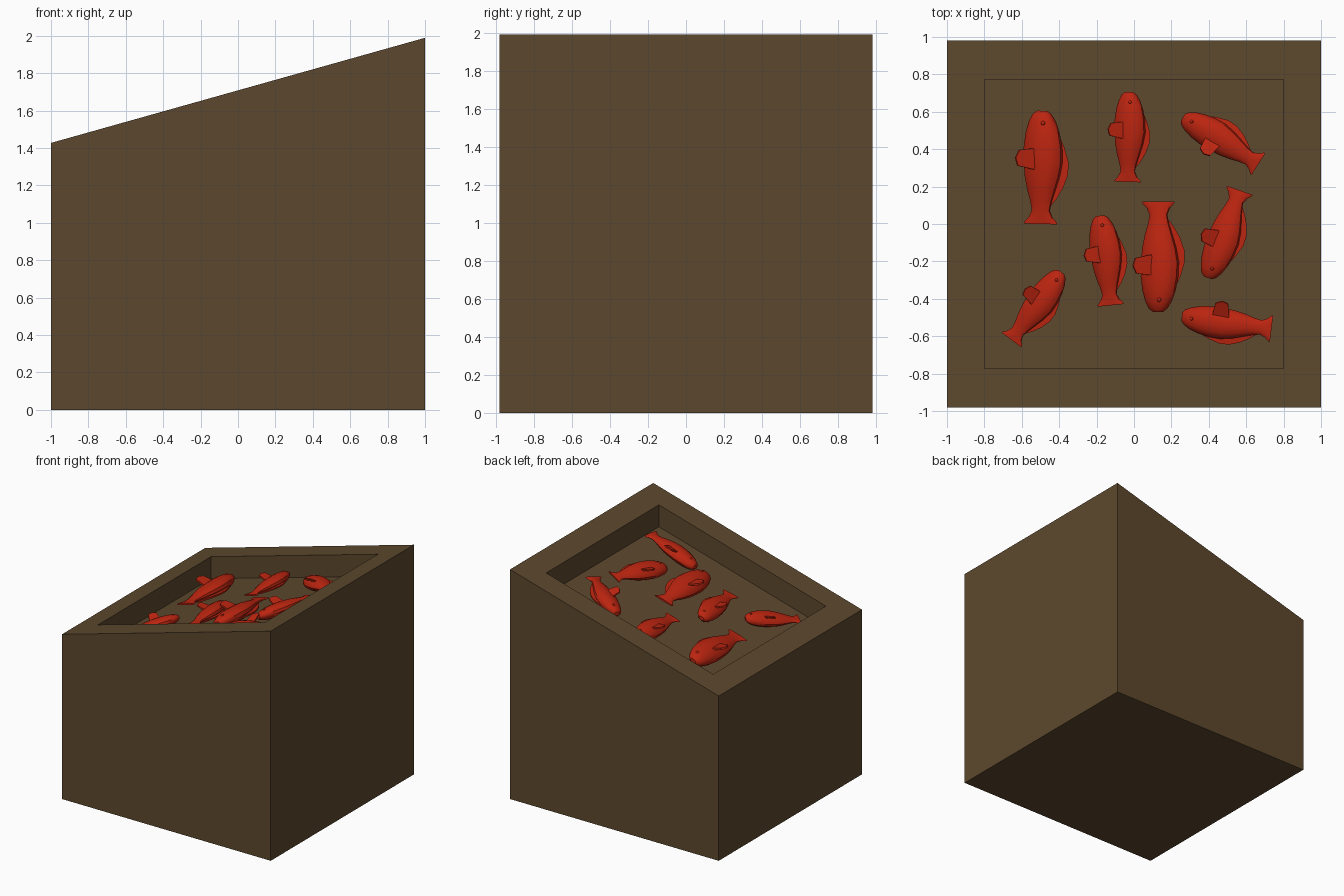
import bpy, bmesh, math
from mathutils import Vector, Matrix

if "Cube" in bpy.data.objects:
    bpy.data.objects.remove(bpy.data.objects["Cube"])

SLOPE, MID, DEPTH = 0.281, 1.708, 0.19


def material(name, rgb):
    m = bpy.data.materials.new(name)
    m.diffuse_color = (*rgb, 1)
    m.use_nodes = True
    m.node_tree.nodes["Principled BSDF"].inputs["Base Color"].default_value = m.diffuse_color
    return m


brown = material("dark wood brown", (0.108, 0.064, 0.026))
red = material("fish red", (0.50, 0.018, 0.005))


def finish(bm, name, mat):
    bmesh.ops.recalc_face_normals(bm, faces=bm.faces)
    me = bpy.data.meshes.new(name)
    bm.to_mesh(me)
    bm.free()
    me.materials.append(mat)
    ob = bpy.data.objects.new(name, me)
    bpy.context.collection.objects.link(ob)
    return ob


def top_z(x):
    return MID + SLOPE * x


# Crate: solid block with sloped top and a recessed sloping tray
bm = bmesh.new()


def ring(hx, hy, zf):
    return [bm.verts.new((a * hx, b * hy, zf(a * hx)))
            for a, b in ((-1, -1), (1, -1), (1, 1), (-1, 1))]


rings = [ring(1, 0.98, lambda x: 0), ring(1, 0.98, top_z),
         ring(0.8, 0.772, top_z), ring(0.8, 0.772, lambda x: top_z(x) - DEPTH)]
bm.faces.new(rings[0])
bm.faces.new(rings[-1])
for lo, hi in zip(rings, rings[1:]):
    for i in range(4):
        j = (i + 1) % 4
        bm.faces.new((lo[i], lo[j], hi[j], hi[i]))
finish(bm, "crate", brown)

# Fish sections: distance from nose, side offset, half width, half height (of length)
BODY = [(0.0, 0.01, 0.045, 0.035), (0.03, 0.01, 0.085, 0.065), (0.10, 0.005, 0.122, 0.09),
        (0.20, 0.0, 0.152, 0.108), (0.32, -0.005, 0.17, 0.115), (0.45, -0.01, 0.172, 0.112),
        (0.58, -0.005, 0.155, 0.098), (0.70, 0.0, 0.125, 0.075), (0.80, 0.0, 0.095, 0.05),
        (0.88, 0.0, 0.08, 0.034), (0.94, 0.0, 0.105, 0.024), (0.985, 0.0, 0.145, 0.018),
        (1.0, 0.0, 0.145, 0.015)]
BACK_FIN = [(0.2, -0.14), (0.32, -0.195), (0.45, -0.235), (0.56, -0.232),
            (0.67, -0.195), (0.77, -0.14), (0.85, -0.08)]
SIDE_FIN = [(0.33, 0.05), (0.52, 0.07), (0.49, 0.215), (0.42, 0.235), (0.35, 0.205)]
SIDES = 14
AXIS_H = 0.115


def plate(bm, pts, off):
    # Thin fin from an outline, thickened along off
    a = [bm.verts.new(Vector(p) - off) for p in pts]
    b = [bm.verts.new(Vector(p) + off) for p in pts]
    bm.faces.new(a)
    bm.faces.new(b[::-1])
    for i in range(len(pts)):
        j = (i + 1) % len(pts)
        bm.faces.new((a[i], a[j], b[j], b[i]))


def fish(name, head, tail, side):
    bm = bmesh.new()
    # body and tail loft
    loops = []
    for t, c, w, h in BODY:
        loops.append([bm.verts.new((t, c + w * math.cos(q), AXIS_H + h * math.sin(q)))
                      for q in (2 * math.pi * k / SIDES for k in range(SIDES))])
    for a, b in zip(loops, loops[1:]):
        for i in range(SIDES):
            j = (i + 1) % SIDES
            bm.faces.new((a[i], a[j], b[j], b[i]))
    bm.faces.new(loops[0])
    bm.faces.new(loops[-1])
    # back fin lying low, and side fin standing up from the flank
    rim = [(t, v, 0.09) for t, v in BACK_FIN]
    root = [(0.8, -0.04, 0.11), (0.3, -0.08, 0.11)]
    plate(bm, rim + root, Vector((0, 0, 0.012)))
    plate(bm, [(t, v, 0.19 + 0.5 * (v - 0.05)) for t, v in SIDE_FIN],
          Vector((0, -0.005, 0.01)))
    # eye
    bmesh.ops.create_uvsphere(bm, u_segments=10, v_segments=6, radius=0.02,
                              matrix=Matrix.Translation((0.11, 0.0, 0.2)))
    # lay the fish on the sloping tray floor
    h, t = Vector(head), Vector(tail)
    d = t - h
    size = 0.5 * d.length + 0.5 * d.length
    left = Vector((d.y, -d.x)) * side
    for v in bm.verts:
        p = h + d * v.co.x + left * v.co.y
        v.co = (p.x, p.y, top_z(p.x) - DEPTH + v.co.z * size)
    ob = finish(bm, name, red)
    bpy.context.view_layer.objects.active = ob
    ob.select_set(True)
    bpy.ops.object.shade_smooth_by_angle(angle=math.radians(35))
    ob.select_set(False)


def heading_side(s):
    # left of the heading for +1, right for -1
    return s


SCHOOL = [((-0.485, 0.605), (-0.50, 0.0), 1), ((-0.02, 0.705), (-0.035, 0.225), 1),
          ((0.265, 0.575), (0.665, 0.32), 1), ((-0.385, -0.26), (-0.655, -0.62), 1),
          ((-0.175, 0.045), (-0.125, -0.435), 1), ((0.135, -0.47), (0.13, 0.12), -1),
          ((0.40, -0.29), (0.565, 0.18), -1), ((0.255, -0.50), (0.735, -0.56), -1)]
for n, (head, tail, s) in enumerate(SCHOOL):
    fish(f"fish_{n + 1}", head, tail, heading_side(s))
